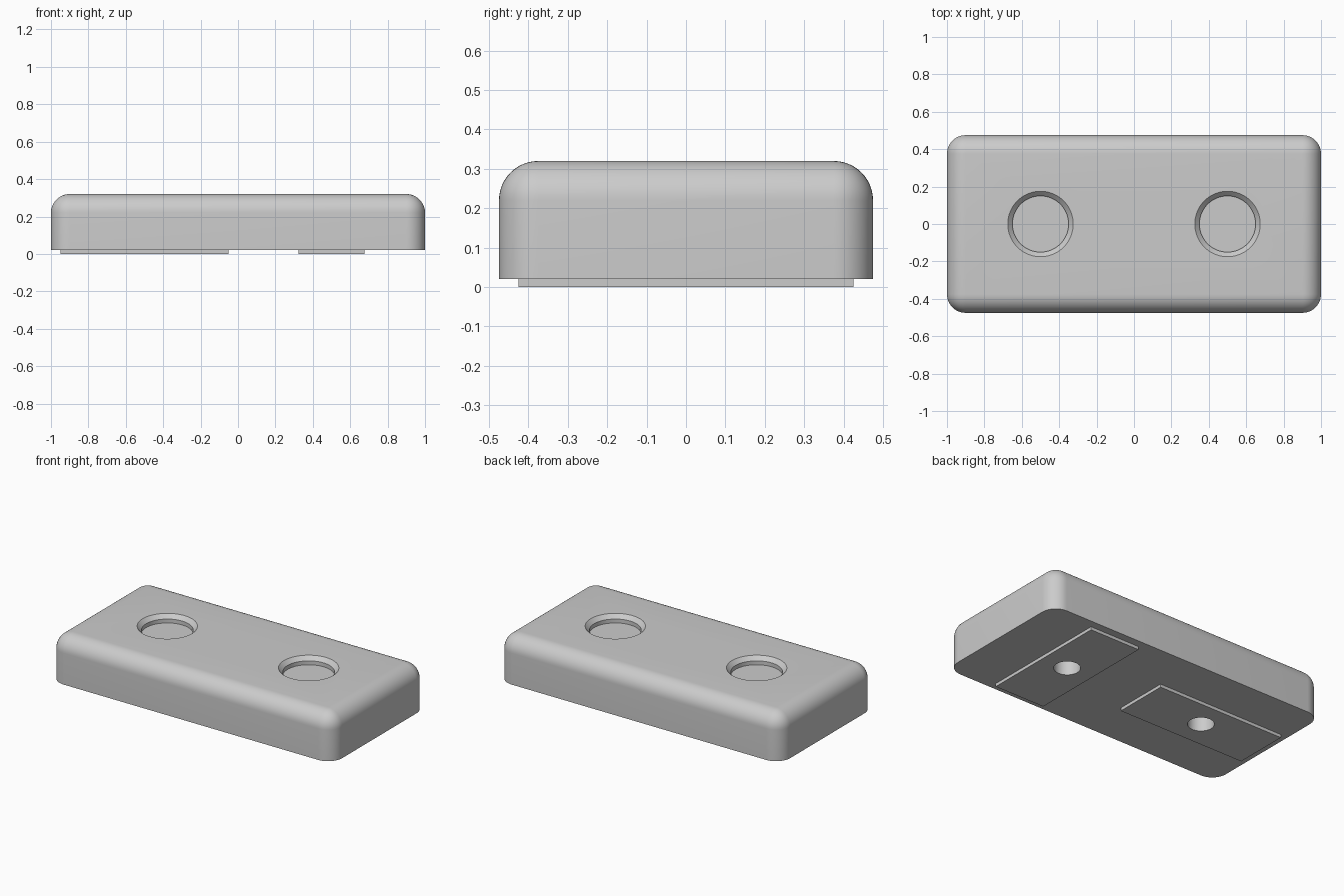
import bpy
import bmesh
import math

HOLE_X = 0.5
PAD_H = 0.02
TOP = 0.32

cube = bpy.data.objects.get("Cube")
if cube:
    bpy.data.objects.remove(cube, do_unlink=True)

grey = bpy.data.materials.new("plain grey")
grey.use_nodes = True
colour = (0.6, 0.6, 0.6, 1)
grey.diffuse_color = colour
grey.node_tree.nodes["Principled BSDF"].inputs["Base Color"].default_value = colour


def finish(name, bm):
    bmesh.ops.recalc_face_normals(bm, faces=bm.faces)
    mesh = bpy.data.meshes.new(name)
    bm.to_mesh(mesh)
    bm.free()
    mesh.materials.append(grey)
    obj = bpy.data.objects.new(name, mesh)
    bpy.context.collection.objects.link(obj)
    return obj


def box(name, size, centre, rounding=0):
    """Box; rounding softens every edge except those of the underside."""
    bm = bmesh.new()
    bmesh.ops.create_cube(bm, size=1)
    bmesh.ops.scale(bm, vec=size, verts=bm.verts)
    bmesh.ops.translate(bm, vec=centre, verts=bm.verts)
    if rounding:
        edges = [e for e in bm.edges if max(v.co.z for v in e.verts) > centre[2]]
        bmesh.ops.bevel(bm, geom=edges, offset=rounding, segments=12,
                        profile=0.5, affect='EDGES')
    return finish(name, bm)


def turned(name, x, profile, sides=64):
    """Closed solid turned about the vertical from (radius, z) pairs."""
    bm = bmesh.new()
    rings = []
    for r, z in profile:
        angles = [math.tau * i / sides for i in range(sides)]
        rings.append([bm.verts.new((x + r * math.cos(a), r * math.sin(a), z))
                      for a in angles])
    for low, high in zip(rings, rings[1:]):
        for i in range(sides):
            j = (i + 1) % sides
            bm.faces.new((low[i], low[j], high[j], high[i]))
    bm.faces.new(rings[0])
    bm.faces.new(rings[-1])
    return finish(name, bm)


def cut(obj, cutters):
    bpy.context.view_layer.objects.active = obj
    for cutter in cutters:
        mod = obj.modifiers.new("cut", 'BOOLEAN')
        mod.operation = 'DIFFERENCE'
        mod.solver = 'EXACT'
        mod.object = cutter
        bpy.ops.object.modifier_apply(modifier=mod.name)


# Rounded block and the two pads beneath it, set at right angles
body = box("body", (2, 0.95, TOP - PAD_H), (0, 0, (TOP + PAD_H) / 2), 0.1)
long_pad = box("lengthwise_pad", (0.9, 0.355, PAD_H), (-HOLE_X, 0, PAD_H / 2))
cross_pad = box("crosswise_pad", (0.355, 0.85, PAD_H), (HOLE_X, 0, PAD_H / 2))

# Chamfered recesses on top, blind holes from below
recess = [(0.15, 0.27), (0.15, 0.295), (0.175, TOP), (0.175, 0.4)]
bore = [(0.077, -0.1), (0.077, 0.2)]
bores = []
cutters = []
for x in (-HOLE_X, HOLE_X):
    bores.append(turned("bore_cutter", x, bore))
    cutters += [turned("recess_cutter", x, recess), bores[-1]]

cut(body, cutters)
cut(long_pad, bores[:1])
cut(cross_pad, bores[1:])
for cutter in cutters:
    bpy.data.objects.remove(cutter, do_unlink=True)

# Smooth rounded surfaces, keep crisp edges
bpy.ops.object.select_all(action='DESELECT')
for obj in (body, long_pad, cross_pad):
    obj.select_set(True)
bpy.context.view_layer.objects.active = body
bpy.ops.object.shade_smooth_by_angle(angle=math.radians(30))
